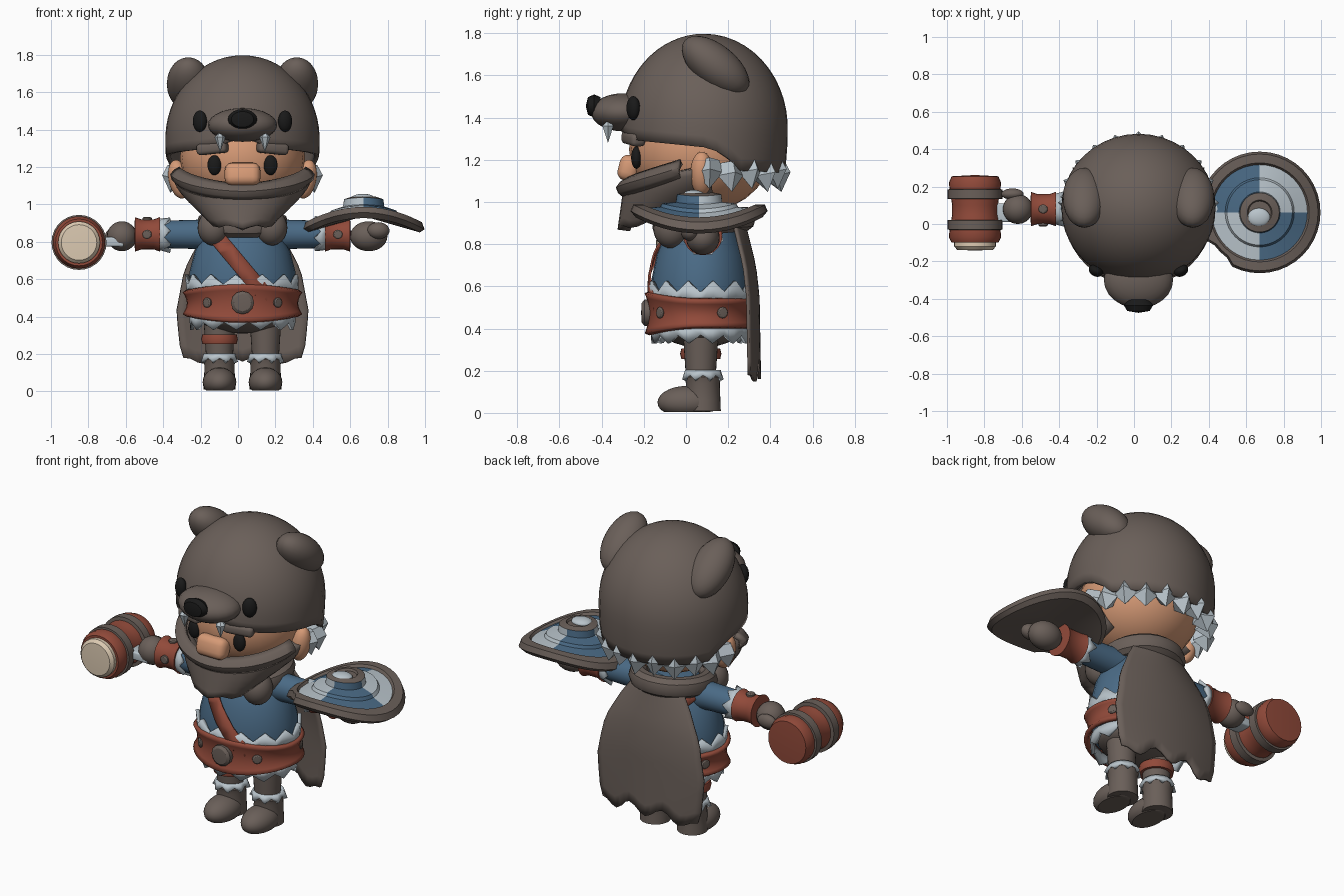
import bpy, bmesh
from math import sin, cos, pi, sqrt, acos, atan2
from mathutils import Euler, Matrix, Vector

if "Cube" in bpy.data.objects:
    bpy.data.objects.remove(bpy.data.objects["Cube"])

CX, CY = 0.024, 0.07   # body axis
parts = []


def material(name, r, g, b):
    m = bpy.data.materials.new(name)
    m.use_nodes = True
    m.diffuse_color = (r, g, b, 1)
    m.node_tree.nodes["Principled BSDF"].inputs["Base Color"].default_value = (r, g, b, 1)
    return m


BROWN = material("grey brown fur", .144, .115, .1)
BLUE = material("blue cloth", .068, .144, .235)
RED = material("red leather", .284, .068, .042)
SKIN = material("skin", .672, .323, .181)
WHITE = material("pale grey", .485, .552, .597)
BLACK = material("black", .01, .01, .01)
CREAM = material("cream", .716, .591, .445)


def lerp(table, x):
    for (x0, y0), (x1, y1) in zip(table, table[1:]):
        if x <= x1:
            return y0 + (y1 - y0) * max(0, x - x0) / (x1 - x0)
    return table[-1][1]


def finish(name, bm, mats, loc=(0, 0, 0), rot=(0, 0, 0), thick=0):
    bmesh.ops.remove_doubles(bm, verts=bm.verts, dist=1e-5)
    bmesh.ops.recalc_face_normals(bm, faces=bm.faces)
    me = bpy.data.meshes.new(name)
    bm.to_mesh(me)
    bm.free()
    ob = bpy.data.objects.new(name, me)
    bpy.context.collection.objects.link(ob)
    for m in mats if isinstance(mats, list) else [mats]:
        me.materials.append(m)
    ob.location, ob.rotation_euler = loc, rot
    if thick:
        mod = ob.modifiers.new("thickness", "SOLIDIFY")
        mod.thickness, mod.offset = thick, 0
    parts.append(ob)
    return ob


def sheet(nu, nv, f, closed=False):
    """Grid surface from f(u, v) with u and v in 0..1."""
    bm = bmesh.new()
    cols = nu if closed else nu + 1
    vs = [[bm.verts.new(f(i / nu, j / nv)) for j in range(nv + 1)] for i in range(cols)]
    for i in range(nu):
        a, b = vs[i], vs[(i + 1) % cols]
        for j in range(nv):
            bm.faces.new((a[j], b[j], b[j + 1], a[j + 1]))
    return bm


def turned(profile, n=28, sy=1):
    """Profile of (radius, height) turned round z."""
    k = len(profile) - 1

    def f(u, v):
        r, z = profile[round(v * k)]
        return r * cos(2 * pi * u), r * sy * sin(2 * pi * u), z
    return sheet(n, k, f, True)


def lathe(name, profile, mat, loc=(0, 0, 0), rot=(0, 0, 0), n=28, sy=1):
    return finish(name, turned(profile, n, sy), mat, loc, rot)


def ball(name, loc, radii, mat, rot=(0, 0, 0), floor=None):
    bm = bmesh.new()
    bmesh.ops.create_uvsphere(bm, u_segments=24, v_segments=14, radius=1)
    bm.transform(Matrix.Translation(loc) @ Euler(rot).to_matrix().to_4x4() @ Matrix.Diagonal((*radii, 1)))
    if floor is not None:
        for v in bm.verts:
            v.co.z = max(v.co.z, floor)
    return finish(name, bm, mat)


def block(name, loc, size, mat, rot=(0, 0, 0), bevel=.02):
    bm = bmesh.new()
    bmesh.ops.create_cube(bm, size=1)
    bm.transform(Matrix.Diagonal((*size, 1)))
    bmesh.ops.bevel(bm, geom=bm.edges[:], offset=bevel, segments=3, affect="EDGES", profile=.5)
    return finish(name, bm, mat, loc, rot)


def fur(name, loc, rx, ry, z0, z1, n, rot=(0, 0, 0), flare=.06):
    """Ragged ring whose z1 edge is a zigzag."""
    def f(u, v):
        tooth = round(u * 2 * n) % 2
        k = 1 + v * flare * (1 if tooth else .3)
        a = 2 * pi * u
        return rx * k * cos(a), ry * k * sin(a), z0 + v * (z1 - z0) * (1 if tooth else .5)
    return finish(name, sheet(2 * n, 1, f, True), WHITE, loc, rot, .02)


# Head and face
ball("head", (CX, CY, 1.25), (.335, .34, .3), SKIN)
block("nose", (CX, -.27, 1.16), (.19, .1, .125), SKIN, (-.25, 0, 0), .04)
for s, side in ((-1, "right"), (1, "left")):
    ball(side + "_eye", (CX + s * .15, -.235, 1.21), (.037, .025, .053), BLACK)
    block(side + "_eyebrow", (CX + s * .16, -.25, 1.3), (.17, .07, .06), BROWN, (0, s * .1, s * .35))
    ball(side + "_ear", (CX + s * .34, .075, 1.135), (.055, .055, .105), SKIN, (0, s * .2, 0))


# Beard and moustache
def beard(u, v):
    u = 2 * u - 1
    top = 1.08 + .09 * abs(u)
    low = lerp([(0, .865), (.2, .89), (.35, .88), (.5, .93), (1, 1.05)], abs(u))
    a = u * 1.7
    return CX + .345 * sin(a) * (1 - .38 * v * v), CY - cos(a) * (.335 + .03 * v), top + (low - top) * v


def moustache(u, v):
    u = 2 * u - 1
    top = 1.1 + .09 * abs(u) ** 1.5
    a = u * 1.3
    r = .345 + .035 * sin(pi * v) + .015 * v
    return CX + r * sin(a), CY - r * cos(a), top + (1.035 + .09 * u * u - top) * v


finish("beard", sheet(20, 6, beard), BROWN, thick=.06)
finish("moustache", sheet(20, 4, moustache), BROWN, thick=.03)


# Animal hood
def hood(u, v):
    a = 2 * pi * u
    back = (1 - cos(a)) / 2
    rim = lerp([(0, 1.345), (.03, 1.305), (.12, 1.29), (.5, 1.26), (.62, 1.23), (.72, 1.15), (1, 1.14)], back)
    phi = v * acos((rim - 1.35) / (.435 if rim > 1.35 else .5))
    c, r = cos(phi), sin(phi)
    if c < 0:
        r **= .4
    return CX + .4 * r * sin(a), .085 - .385 * r * cos(a), 1.35 + c * (.435 if c > 0 else .5)


finish("hood", sheet(40, 16, hood, True), BROWN, thick=.025)
ball("hood_snout", (CX, -.3, 1.425), (.185, .15, .09), BROWN)
lathe("hood_nose", [(0, -.03), (.06, -.03), (.078, 0), (.06, .03), (0, .04)], BLACK,
      (CX, -.435, 1.455), (pi / 2, 0, 0), 20, .7)
for s, side in ((-1, "right"), (1, "left")):
    ball(side + "_hood_ear", (CX + s * .29, .14, 1.645), (.115, .19, .1), BROWN, (-.68, 0, 0))
    ball(side + "_hood_eye", (CX + s * .228, -.25, 1.445), (.04, .03, .057), BLACK, (0, 0, s * .5))
    lathe(side + "_fang", [(0, -.08), (.03, .0), (0, .03)], WHITE, (CX + s * .12, -.37, 1.36), n=6)
for i in range(11):
    a = (i - 5) * .3
    lathe("neck_fur_tuft", [(0, -.09), (.065, -.01), (.05, .05), (0, .06)], WHITE,
          (CX + .365 * sin(a), .085 + .345 * cos(a), 1.15 - .015 * (i % 2)), (.25, 0, -a), 4)

# Tunic, with a strap cut as a slanted slab of a slightly larger copy
TUNIC = [(0, .4), (.27, .42), (.287, .54), (.283, .64), (.255, .75), (.2, .86), (.12, .93), (0, .94)]
lathe("tunic", TUNIC, BLUE, (CX, CY, 0), sy=.82)
strap = turned([(r + .014 * (r > 0), z + .008) for r, z in TUNIC], 28, .83)
for s in (-1, 1):
    bmesh.ops.bisect_plane(strap, geom=strap.verts[:] + strap.edges[:] + strap.faces[:],
                           plane_co=(s * .055, 0, .66), plane_no=Vector((1.2, 0, 1)) * s, clear_outer=True)
finish("chest_strap", strap, RED, (CX, CY, 0), thick=.008)


# Belt, taller at the front
def belt(u, v):
    a = 2 * pi * u
    front = max(0, -sin(a)) ** 2
    t = 2 * v - 1
    r = .285 + .025 * t * t
    return CX + r * cos(a), CY + r * .82 * sin(a), .472 + t * (.065 + .035 * front)


finish("belt", sheet(36, 8, belt, True), RED, thick=.025)
DISC = [(0, -.3), (1, -.3), (1, .2), (.75, .4), (0, .45)]


def stud(name, loc, r, rot):
    lathe(name, [(r * p, r * q) for p, q in DISC], BROWN, loc, rot, 12)


stud("belt_buckle", (CX, -.185, .475), .062, (pi / 2, 0, 0))
for a in (-.68, .68, 2, -2):
    stud("belt_stud", (CX + .298 * sin(a), CY - .245 * cos(a), .475), .027, (pi / 2, 0, a))
fur("upper_waist_fur", (CX, CY, 0), .288, .238, .52, .625, 13, flare=.03)
fur("lower_waist_fur", (CX, CY, 0), .275, .23, .41, .33, 13, flare=-.02)
ball("hips", (CX, CY, .41), (.245, .2, .1), BROWN)

# Legs and boots
for s, side in ((-1, "right"), (1, "left")):
    x = CX + s * .123
    lathe(side + "_leg", [(0, .15), (.07, .16), (.078, .28), (.085, .38), (0, .4)], BROWN, (x, CY, 0))
    fur(side + "_boot_fur", (x, .08, 0), .075, .075, .2, .155, 8, flare=.3)
    lathe(side + "_boot_shaft", [(0, .005), (.085, .01), (.083, .06), (.08, .14), (.088, .17), (.07, .19), (0, .19)],
          BROWN, (x, .08, 0))
    ball(side + "_boot_foot", (x, .005, .05), (.09, .14, .078), BROWN, floor=.005)
lathe("leg_band", [(.07, .255), (.092, .255), (.098, .28), (.092, .305), (.07, .305)], RED, (CX - .123, CY, 0))

# Arms with bracers and mittens
for s, side in ((-1, "right"), (1, "left")):
    at, turn = (CX, .08, .84), (0, s * pi / 2, 0)
    lathe(side + "_sleeve", [(0, .08), (.09, .12), (.078, .25), (.073, .43), (0, .44)], BLUE, at, turn)
    fur(side + "_sleeve_fur", at, .072, .072, .45, .385, 7, turn, .25)
    lathe(side + "_bracer", [(0, .44), (.092, .442), (.08, .475), (.08, .54), (.092, .575), (0, .58)], RED, at, turn)
    for dy, dz, tilt in ((0, .082, 0), (-.082, 0, pi / 2)):
        stud(side + "_bracer_stud", (CX + s * .51, .08 + dy, .84 + dz), .025, (tilt, 0, 0))
    ball(side + "_mitten", (CX + s * (.645 + .03 * (s > 0)), .08, .83), (.08 + .02 * (s > 0), .08, .08), BROWN)
ball("left_thumb", (.75, .02, .86), (.06, .045, .045), BROWN)
ball("right_thumb", (-.65, .16, .835), (.06, .03, .04), BROWN)

# Hammer
HAM, ALONG_Y = (-.85, 0, .797), (-pi / 2, 0, 0)
lathe("hammer_head", [(0, -.1), (.125, -.1), (.14, -.07), (.135, -.02), (.122, .05), (.122, .1),
                      (.135, .18), (.14, .22), (.125, .255), (0, .262)], RED, HAM, ALONG_Y)
lathe("hammer_face", [(0, -.142), (.095, -.138), (.112, -.12), (.112, -.09), (0, -.09)], CREAM, HAM, ALONG_Y)
for y in (-.005, .16):
    lathe("hammer_band", [(.12, y - .028), (.147, y - .025), (.147, y + .025), (.12, y + .028)], BROWN, HAM, ALONG_Y)
block("hammer_handle", (-.68, .06, .8), (.14, .1, .05), WHITE, bevel=.01)

# Round shield, bent down along x, with a chipped rim
SHIELD = [(0, -.02), (.3, -.03), (.325, 0), (.312, .03), (.265, .03), (.255, .014), (.185, .02), (.175, .036),
          (.11, .042), (.105, .08), (.066, .088), (.06, .075), (0, .075)]


def shield_point(u, v):
    r, z = SHIELD[round(v * (len(SHIELD) - 1))]
    a = 2 * pi * u
    if .6 <= u <= .66 and r > .29:
        r *= .92
    x = r * cos(a)
    return x, r * sin(a), z - .85 * x * x


shield = sheet(40, len(SHIELD) - 1, shield_point, True)
for f in shield.faces:
    c = f.calc_center_median()
    top = c.z + .85 * c.x ** 2 > .005
    if top and .107 < sqrt(c.x ** 2 + c.y ** 2) < .258:
        f.material_index = 1 if c.x * c.y < 0 else 2
finish("shield", shield, [BROWN, BLUE, WHITE], (.672, .062, .957))
ball("shield_boss", (.668, .035, 1.035), (.06, .05, .022), WHITE)


# Cape and collar
def cape(u, v):
    u = 2 * u - 1
    z = .92 - v * (.78 - .06 * sin(4.7 * u) ** 2 + .04 * abs(u) ** 3 * v - .02)
    w = lerp([(.1, .29), (.25, .335), (.43, .352), (.65, .31), (.8, .23), (.92, .15)], z)
    y = lerp([(.1, .35), (.55, .342), (.7, .325), (.92, .27)], z)
    return CX + w * u, y - .05 * u * u, z


finish("cape", sheet(18, 12, cape), BROWN, thick=.014)


def collar(u, v):
    a, b = 2 * pi * u, 2 * pi * v
    r = .19 + .055 * cos(b)
    return CX + r * cos(a), .085 + r * sin(a), .9 + .06 * sin(b) + .02 * sin(a)


finish("collar", sheet(28, 10, collar, True), BROWN)
for s, side in ((-1, "right"), (1, "left")):
    ball(side + "_collar_end", (CX + s * .155, -.07, .875), (.085, .085, .095), BROWN)

# Smooth shading with kept edges
bpy.ops.object.select_all(action="DESELECT")
for ob in parts:
    ob.select_set(True)
bpy.context.view_layer.objects.active = parts[0]
bpy.ops.object.shade_smooth_by_angle(angle=.6)
